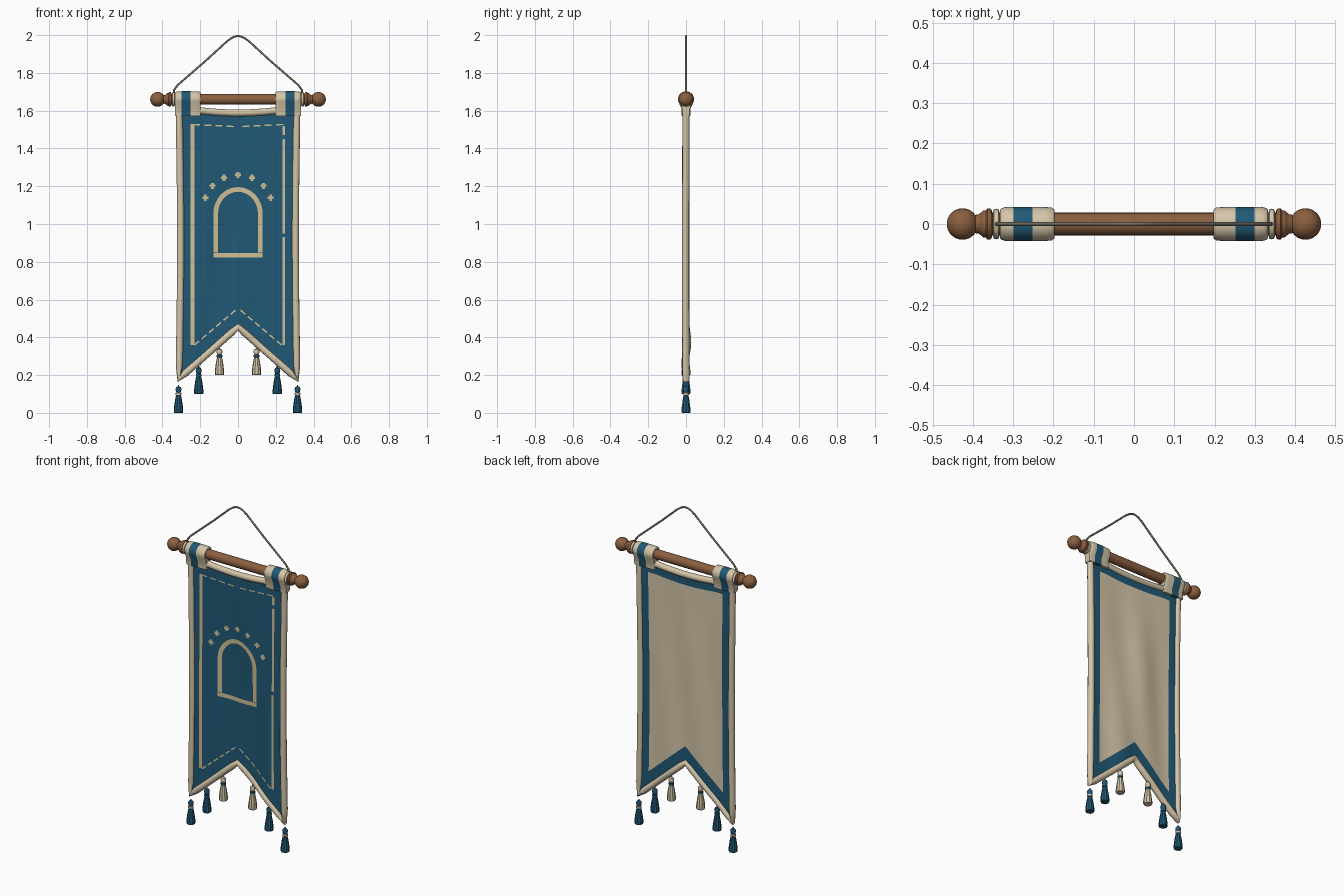
import bpy, bmesh, math
from mathutils import Vector

cube = bpy.data.objects.get("Cube")
if cube:
    bpy.data.objects.remove(cube, do_unlink=True)


def material(name, r, g, b):
    m = bpy.data.materials.new(name)
    m.use_nodes = True
    m.diffuse_color = (r, g, b, 1)
    bsdf = m.node_tree.nodes["Principled BSDF"]
    bsdf.inputs["Base Color"].default_value = (r, g, b, 1)
    bsdf.inputs["Roughness"].default_value = 0.8
    return m


BLUE = material("blue cloth", 0.015, 0.10, 0.18)
CREAM = material("cream cloth", 0.66, 0.56, 0.39)
GOLD = material("pale gold stitching", 0.64, 0.53, 0.30)
WOOD = material("brown wood", 0.26, 0.115, 0.05)
CORD = material("grey cord", 0.18, 0.16, 0.12)


def finish(name, bm, mats, angle=40):
    bmesh.ops.recalc_face_normals(bm, faces=bm.faces)
    me = bpy.data.meshes.new(name)
    bm.to_mesh(me)
    bm.free()
    ob = bpy.data.objects.new(name, me)
    bpy.context.collection.objects.link(ob)
    for m in mats:
        me.materials.append(m)
    smooth(ob, angle)
    return ob


def smooth(ob, angle=40):
    bpy.ops.object.select_all(action='DESELECT')
    bpy.context.view_layer.objects.active = ob
    ob.select_set(True)
    bpy.ops.object.shade_smooth_by_angle(angle=math.radians(angle))


def loft(bm, rings, slots=None, caps=True):
    """Bridge closed rings of points; slots gives the material of each band."""
    vs = [[bm.verts.new(p) for p in ring] for ring in rings]
    n = len(vs[0])
    for i in range(len(vs) - 1):
        for j in range(n):
            k = (j + 1) % n
            f = bm.faces.new((vs[i][j], vs[i][k], vs[i + 1][k], vs[i + 1][j]))
            f.material_index = slots[i] if slots else 0
    if caps:
        bm.faces.new(vs[0])
        bm.faces.new(vs[-1])


def tube(name, pts, radius, mat, cyclic=False):
    cu = bpy.data.curves.new(name, 'CURVE')
    cu.dimensions = '3D'
    cu.bevel_depth = radius
    cu.bevel_resolution = 3
    cu.use_fill_caps = True
    sp = cu.splines.new('POLY')
    sp.points.add(len(pts) - 1)
    for p, co in zip(sp.points, pts):
        p.co = (*co, 1)
    sp.use_cyclic_u = cyclic
    cu.materials.append(mat)
    ob = bpy.data.objects.new(name, cu)
    bpy.context.collection.objects.link(ob)
    bpy.ops.object.select_all(action='DESELECT')
    bpy.context.view_layer.objects.active = ob
    ob.select_set(True)
    bpy.ops.object.convert(target='MESH')
    smooth(bpy.context.object, 50)


# Shape of the hanging cloth
HALF = 0.312
ROD_Z = 1.66


def low(x):
    return 0.455 - 0.88 * abs(x)


def high(x):
    return 1.588 + 0.012 * min(1, abs(x) / 0.2) ** 2


def wave(x, z):
    fade = max(0, min(1, (1.6 - z) / 0.5)) * (1 - 0.6 * (x / HALF) ** 2)
    return fade * (0.006 * math.sin(13 * x + 2 * z) + 0.004 * math.sin(27 * x - 3 * z))


def side(z):
    return 1 - 0.025 * math.sin(math.pi * max(0, min(1, (z - 0.2) / 1.4)))


# Cloth panel: blue front, cream back with a blue band round it
INNER = 0.25
inner_xs = [INNER * (i / 10 - 1) for i in range(21)]
xs = [-HALF, -0.28] + inner_xs + [0.28, HALF]
rows = 24


def row_z(x, j):
    a, b = low(x) + 0.10, high(x) - 0.06
    if j == 0:
        return low(x)
    if j == rows + 2:
        return high(x)
    return a + (b - a) * (j - 1) / rows


for name, sign in (("cloth_front", -1), ("cloth_back", 1)):
    bm = bmesh.new()
    grid = []
    for x in xs:
        zs = [row_z(x, j) for j in range(rows + 3)]
        grid.append([bm.verts.new((x * side(z), wave(x, z) + sign * 0.006, z)) for z in zs])
    for i in range(len(xs) - 1):
        for j in range(rows + 2):
            quad = [grid[i][j], grid[i + 1][j], grid[i + 1][j + 1], grid[i][j + 1]]
            f = bm.faces.new(quad if sign < 0 else quad[::-1])
            centre = abs(xs[i] + xs[i + 1]) / 2 < INNER and 0 < j < rows + 1
            f.material_index = 1 if sign > 0 and centre else 0
    finish(name, bm, [BLUE, CREAM], 60)

# Padded hem around the panel
hem = []
for i in range(21):
    z = low(HALF) + (1.635 - low(HALF)) * i / 20
    hem.append((-HALF * side(z), z))
top_xs = [-0.22 + 0.44 * i / 20 for i in range(21)]
hem += [(x, high(x)) for x in top_xs]
hem += [(-x, z) for x, z in hem[20::-1]]
hem += [(x, low(x)) for x in [HALF * (1 - i / 10) for i in range(1, 20)]]
tube("hem", [(x, wave(x, z), z) for x, z in hem], 0.019, CREAM, True)


# Stitched decoration laid just over the front
def ribbon(bm, pts, width, closed=False):
    path = []
    for a, b in zip(pts, pts[1:]):
        a, b = Vector(a), Vector(b)
        n = max(1, int((b - a).length / 0.03))
        path += [a.lerp(b, k / n) for k in range(n)]
    path.append(Vector(pts[-1]))
    prev = None
    for i, p in enumerate(path):
        d = (path[min(i + 1, len(path) - 1)] - path[max(i - 1, 0)]).normalized()
        off = Vector((-d.y, d.x)) * width / 2
        pair = [bm.verts.new((q.x, wave(q.x, q.y) - 0.009, q.y)) for q in (p + off, p - off)]
        if prev:
            bm.faces.new((prev[0], prev[1], pair[1], pair[0]))
        prev = pair


def dashes(bm, a, b, width, count):
    a, b = Vector(a), Vector(b)
    for k in range(count):
        ribbon(bm, [a.lerp(b, k / count), a.lerp(b, (k + 0.65) / count)], width)


bm = bmesh.new()
ribbon(bm, [(-0.241, 0.36), (-0.241, 1.53)], 0.02)
for z0, z1 in ((0.36, 0.93), (0.95, 1.45), (1.47, 1.52)):
    ribbon(bm, [(0.242, z0), (0.242, z1)], 0.014)
for s in (-1, 1):
    dashes(bm, (s * 0.24, 1.527), (0, 1.515), 0.007, 4)
    dashes(bm, (s * 0.23, 0.36), (0, 0.555), 0.008, 6)
finish("stitched_frame", bm, [GOLD])

bm = bmesh.new()
arch = [(-0.118, 0.85)]
for i in range(17):
    t = math.pi * (1 - i / 16)
    arch.append((0.118 * math.cos(t), 1.055 + 0.128 * math.sin(t)))
arch.append((0.118, 0.85))
ribbon(bm, arch, 0.025)
ribbon(bm, [(-0.13, 0.835), (0.13, 0.835)], 0.024)
for i in range(7):
    t = math.radians(18 + 24 * i)
    x, z = 0.182 * math.cos(t), 1.085 + 0.175 * math.sin(t)
    ribbon(bm, [(x - 0.016, z), (x + 0.016, z)], 0.014)
    ribbon(bm, [(x, z - 0.016), (x, z + 0.016)], 0.014)
finish("arch_emblem", bm, [GOLD])

# Loops of cloth over the rod
for name, s in (("strap_left", 1), ("strap_right", -1)):
    def section(x, k):
        pts = [(0.042 * k * math.cos(t), ROD_Z + 0.042 * k * math.sin(t))
               for t in (math.radians(-15 + 210 * i / 16) for i in range(17))]
        pts += [(-0.023 * k, 1.61), (-0.022 * k, 1.572), (0.022 * k, 1.572), (0.023 * k, 1.61)]
        return [(s * x, y, z) for y, z in pts]
    bm = bmesh.new()
    stations = [(0.198, 0.86), (0.204, 0.97), (0.22, 1.0), (0.252, 1.02),
                (0.299, 1.02), (0.318, 1.0), (0.328, 0.95), (0.333, 0.84)]
    loft(bm, [section(x, k) for x, k in stations], [0, 0, 0, 1, 0, 0, 0])
    finish(name, bm, [CREAM, BLUE], 50)


# Turned rod with ball ends
def ring_x(x, r, n=24):
    return [(x, r * math.cos(a), ROD_Z + r * math.sin(a))
            for a in (2 * math.pi * i / n for i in range(n))]


half = [(0.0, 0.028), (0.352, 0.028), (0.354, 0.036), (0.358, 0.039), (0.364, 0.039),
        (0.368, 0.034), (0.374, 0.034), (0.378, 0.03), (0.385, 0.024), (0.392, 0.023)]
for i in range(3, 16):
    t = math.pi * i / 16
    half.append((0.426 - 0.039 * math.cos(t), 0.039 * math.sin(t)))
half.append((0.465, 0.002))
profile = [(-x, r) for x, r in half[:0:-1]] + half
bm = bmesh.new()
loft(bm, [ring_x(x, r) for x, r in profile])
finish("rod", bm, [WOOD], 50)

# Ties holding the cord, and the hanging cord
for name, s in (("cord_tie_left", 1), ("cord_tie_right", -1)):
    bm = bmesh.new()
    loft(bm, [ring_x(s * x, r) for x, r in
              ((0.334, 0.029), (0.336, 0.036), (0.342, 0.038), (0.348, 0.036), (0.35, 0.029))])
    finish(name, bm, [CREAM], 50)
cord = [(-0.342, 0, 1.675), (-0.338, 0, 1.71), (-0.32, 0, 1.735), (-0.17, 0, 1.865), (-0.06, 0, 1.966),
        (-0.035, 0, 1.984), (-0.015, 0, 1.993), (0, 0, 1.995)]
tube("hanging_cord", cord + [(-x, y, z) for x, y, z in cord[-2::-1]], 0.0055, CORD)


# Tassels: round head, contrasting tie and pleated skirt
def tassel(name, x, bottom, main, tie):
    shape = [(0.148, 0.003), (0.14, 0.004), (0.136, 0.012), (0.126, 0.016), (0.114, 0.014),
             (0.108, 0.011), (0.106, 0.015), (0.096, 0.015), (0.094, 0.013),
             (0.065, 0.019), (0.02, 0.025), (0.003, 0.025), (0.0, 0.022)]
    rings = []
    for z, r in shape:
        pleat = 0.1 if z < 0.09 else 0
        rings.append([(x + r * (1 - pleat * (i % 2)) * math.cos(math.tau * i / 20),
                       r * (1 - pleat * (i % 2)) * math.sin(math.tau * i / 20),
                       bottom + z) for i in range(20)])
    bm = bmesh.new()
    loft(bm, rings, [int(5 <= i <= 7) for i in range(len(shape) - 1)])
    finish(name, bm, [main, tie], 35)


for label, s in (("left", 1), ("right", -1)):
    tassel("outer_tassel_" + label, s * 0.315, 0.0, BLUE, CREAM)
    tassel("middle_tassel_" + label, s * 0.208, 0.1, BLUE, BLUE)
    tassel("inner_tassel_" + label, s * 0.098, 0.2, CREAM, BLUE)
